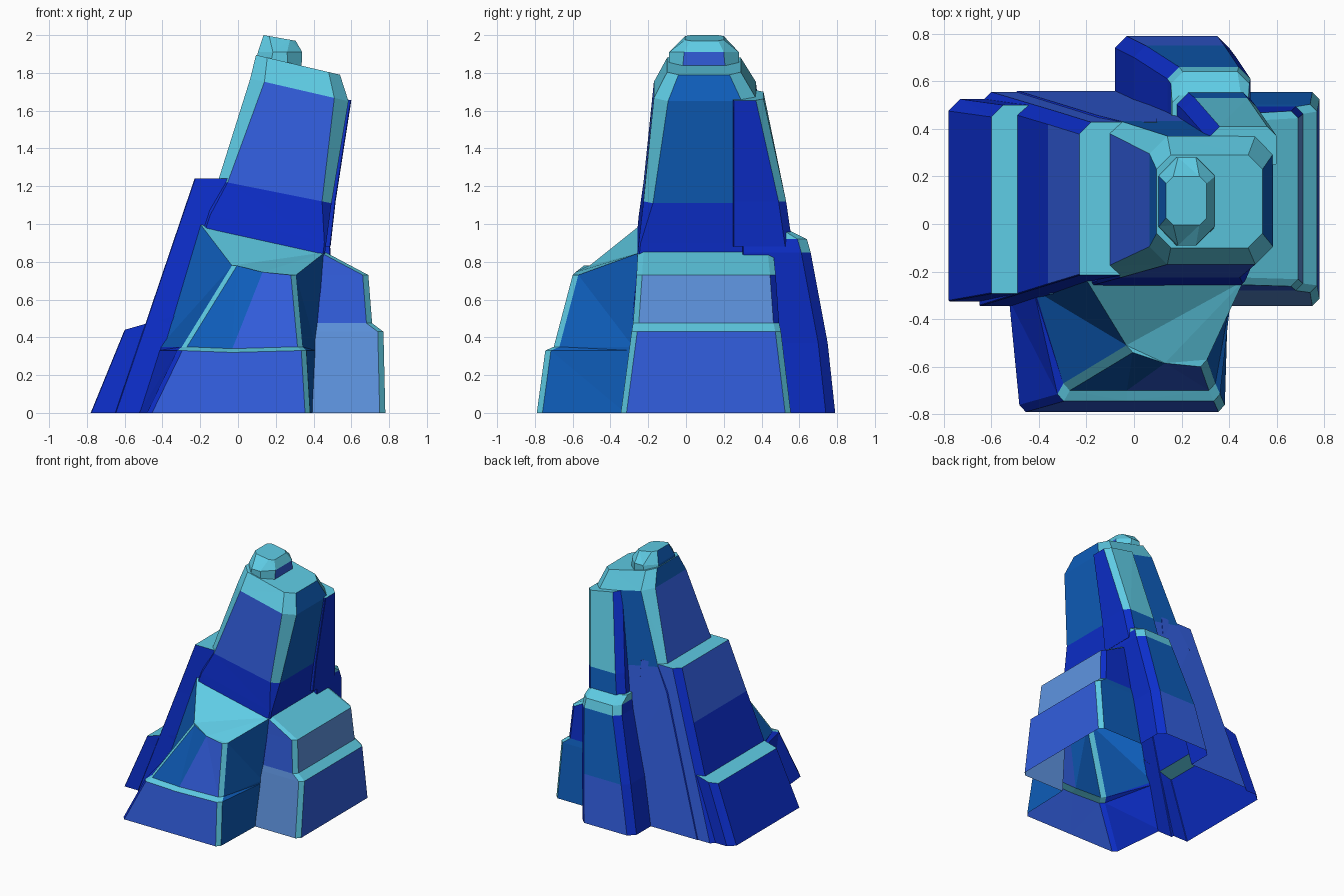
import bpy, bmesh

if "Cube" in bpy.data.objects:
    bpy.data.objects.remove(bpy.data.objects["Cube"])

def linear(rgb):
    return [((c / 255 + 0.055) / 1.055) ** 2.4 if c > 10 else c / 255 / 12.92 for c in rgb] + [1.0]

# Palette: one letter per colour, used in the face-colour strings below
PALETTE = {
    "C": ("pale cyan", (94, 203, 228)),
    "R": ("royal blue", (50, 94, 222)),
    "D": ("deep blue", (12, 46, 203)),
    "O": ("ocean blue", (14, 93, 186)),
    "L": ("cornflower blue", (94, 148, 224)),
}
LETTERS = list(PALETTE)
MATERIALS = []
for label, rgb in PALETTE.values():
    m = bpy.data.materials.new(label)
    m.diffuse_color = linear(rgb)
    m.use_nodes = True
    m.node_tree.nodes["Principled BSDF"].inputs["Base Color"].default_value = m.diffuse_color
    MATERIALS.append(m)


def ring(x0, x1, y0, y1, c, zl, zr=None):
    """Chamfered rectangle; c = corner cuts (front-left, front-right, back-right, back-left);
    the height runs from zl on the left to zr on the right."""
    zr = zl if zr is None else zr
    a, b, d, e = c if isinstance(c, tuple) else (c,) * 4
    pts = [(x0 + a, y0), (x1 - b, y0), (x1, y0 + b), (x1, y1 - d),
           (x1 - d, y1), (x0 + e, y1), (x0, y1 - e), (x0, y0 + a)]
    return [(x, y, zl + (zr - zl) * (x - x0) / (x1 - x0)) for x, y in pts]


def loft(name, rings, bands, top="C"):
    """Join rings bottom to top; bands holds one colour letter per side."""
    bm = bmesh.new()
    loops = [[bm.verts.new(p) for p in r] for r in rings]
    n = len(loops[0])
    for lo, hi, cols in zip(loops, loops[1:], bands):
        for i in range(n):
            j = (i + 1) % n
            f = bm.faces.new((lo[i], lo[j], hi[j], hi[i]))
            f.material_index = LETTERS.index(cols[i])
    bm.faces.new(loops[0][::-1]).material_index = LETTERS.index("D")
    bm.faces.new(loops[-1]).material_index = LETTERS.index(top)
    bmesh.ops.triangulate(bm, faces=bm.faces[:])
    bmesh.ops.recalc_face_normals(bm, faces=bm.faces[:])
    me = bpy.data.meshes.new(name)
    bm.to_mesh(me)
    bm.free()
    for m in MATERIALS:
        me.materials.append(m)
    ob = bpy.data.objects.new(name, me)
    bpy.context.collection.objects.link(ob)
    return ob


# Side order in colour strings:
# front, front-right, right, back-right, back, back-left, left, front-left

# Leaning central spire with its rounded lower cap
spire = loft("rock_spire", [
    ring(-0.50, 0.36, -0.35, 0.56, 0.01, 0),
    ring(-0.157, 0.467, -0.25, 0.455, 0.01, 1.05, 0.90),
    ring(-0.105, 0.495, -0.225, 0.432, 0.05, 1.23, 1.11),
    ring(0.065, 0.585, -0.17, 0.37, 0.075, 1.77, 1.65),
    ring(0.095, 0.54, -0.10, 0.29, 0.06, 1.895, 1.79),
], ["DDDDRDDD", "DDDDRDDD", "RCOCOCRC", "CCOCCCOC"])

# Summit knob
summit = loft("summit", [
    ring(0.092, 0.335, -0.09, 0.28, 0.07, 1.80),
    ring(0.105, 0.340, -0.09, 0.28, 0.08, 1.91),
    ring(0.135, 0.305, -0.005, 0.20, 0.03, 2.00, 1.97),
], ["CCRCCCOC", "CCCCCCOC"])

# Left shoulder and the lower foot in front of it
BACK_CUT = (0.004, 0.004, 0.004, 0.05)
left_shoulder = loft("left_shoulder", [
    ring(-0.65, 0.10, -0.345, 0.555, BACK_CUT, 0),
    ring(-0.362, 0.10, -0.255, 0.469, BACK_CUT, 0.85),
    ring(-0.23, 0.10, -0.215, 0.428, BACK_CUT, 1.24),
], ["DDDDRDDD", "DDDDRDRD"])
left_foot = loft("left_foot", [
    ring(-0.78, -0.30, -0.325, 0.525, BACK_CUT, 0),
    ring(-0.60, -0.30, -0.293, 0.50, BACK_CUT, 0.44, 0.525),
], ["DDDDDDDD"])

# Right shoulder with two steps
RIGHT_CUT = (0.004, 0.03, 0.03, 0.004)
right_shoulder = loft("right_shoulder", [
    ring(0.15, 0.78, -0.345, 0.555, RIGHT_CUT, 0),
    ring(0.15, 0.77, -0.288, 0.503, RIGHT_CUT, 0.43),
    ring(0.15, 0.71, -0.280, 0.493, RIGHT_CUT, 0.475),
    ring(0.15, 0.69, -0.262, 0.475, RIGHT_CUT, 0.73),
    ring(0.15, 0.46, -0.255, 0.462, RIGHT_CUT, 0.852),
], ["LCRCOOOO", "LCCCOOOO", "RCLDDDDD", "RCCCDCCC"])

# Back fin: wide lower block, then a slim upper column
back_block = loft("back_block", [
    ring(-0.08, 0.40, 0.30, 0.79, (0.004, 0.004, 0.05, 0.05), 0),
    ring(0.00, 0.43, 0.30, 0.75, (0.004, 0.004, 0.05, 0.05), 0.37),
    ring(0.14, 0.49, 0.30, 0.66, (0.004, 0.004, 0.05, 0.05), 0.85),
    ring(0.155, 0.485, 0.30, 0.64, (0.004, 0.004, 0.05, 0.05), 0.92),
    ring(0.16, 0.48, 0.30, 0.54, (0.004, 0.004, 0.03, 0.03), 0.97),
], ["DDDDRDDD", "DDDDODDD", "DDDCCCDD", "CCCCCCCC"])
back_column = loft("back_column", [
    ring(0.165, 0.49, 0.25, 0.565, (0.004, 0.004, 0.04, 0.05), 0.88),
    ring(0.205, 0.517, 0.25, 0.53, (0.004, 0.004, 0.04, 0.05), 1.12),
    ring(0.31, 0.60, 0.25, 0.41, (0.004, 0.004, 0.04, 0.05), 1.71, 1.655),
], ["DDDDODDD", "DDDCCDDD"])


# Front buttress: seven-sided rings, left flank round to right flank
def buttress_ring(back_l, front_l, mid, front_r, back_r):
    (lx, ly, lz), (rx, ry, rz) = front_l, front_r
    return [back_l, (lx - 0.012, ly + 0.03, lz), (lx + 0.015, ly, lz), mid,
            (rx - 0.015, ry, rz), (rx + 0.012, ry + 0.03, rz), back_r]


front_buttress = loft("front_buttress", [
    buttress_ring((-0.525, -0.32, 0), (-0.47, -0.79, 0), (-0.06, -0.79, 0),
                  (0.37, -0.79, 0), (0.395, -0.32, 0)),
    buttress_ring((-0.42, -0.285, 0.33), (-0.31, -0.745, 0.33), (-0.03, -0.745, 0.32),
                  (0.35, -0.745, 0.33), (0.41, -0.285, 0.33)),
    buttress_ring((-0.415, -0.28, 0.35), (-0.285, -0.70, 0.35), (-0.03, -0.70, 0.34),
                  (0.33, -0.70, 0.35), (0.412, -0.28, 0.35)),
    buttress_ring((-0.20, -0.235, 1.0), (-0.02, -0.54, 0.78), (0.13, -0.585, 0.745),
                  (0.295, -0.60, 0.73), (0.46, -0.24, 0.85)),
], ["DDRRCOD", "DCCCCOD", "OCORCOD"])

# Merge everything into one shell, then open the underside
parts = [summit, left_shoulder, left_foot, right_shoulder,
         back_block, back_column, front_buttress]
for p in parts:
    mod = spire.modifiers.new("join " + p.name, "BOOLEAN")
    mod.operation = "UNION"
    mod.solver = "EXACT"
    mod.object = p
bpy.context.view_layer.update()
graph = bpy.context.evaluated_depsgraph_get()
merged = bpy.data.meshes.new_from_object(spire.evaluated_get(graph))
spire.modifiers.clear()
spire.data = merged
for p in parts:
    bpy.data.objects.remove(p)

bm = bmesh.new()
bm.from_mesh(merged)
floor = [f for f in bm.faces if all(v.co.z < 0.001 for v in f.verts)]
bmesh.ops.delete(bm, geom=floor, context="FACES")
bm.to_mesh(merged)
bm.free()
